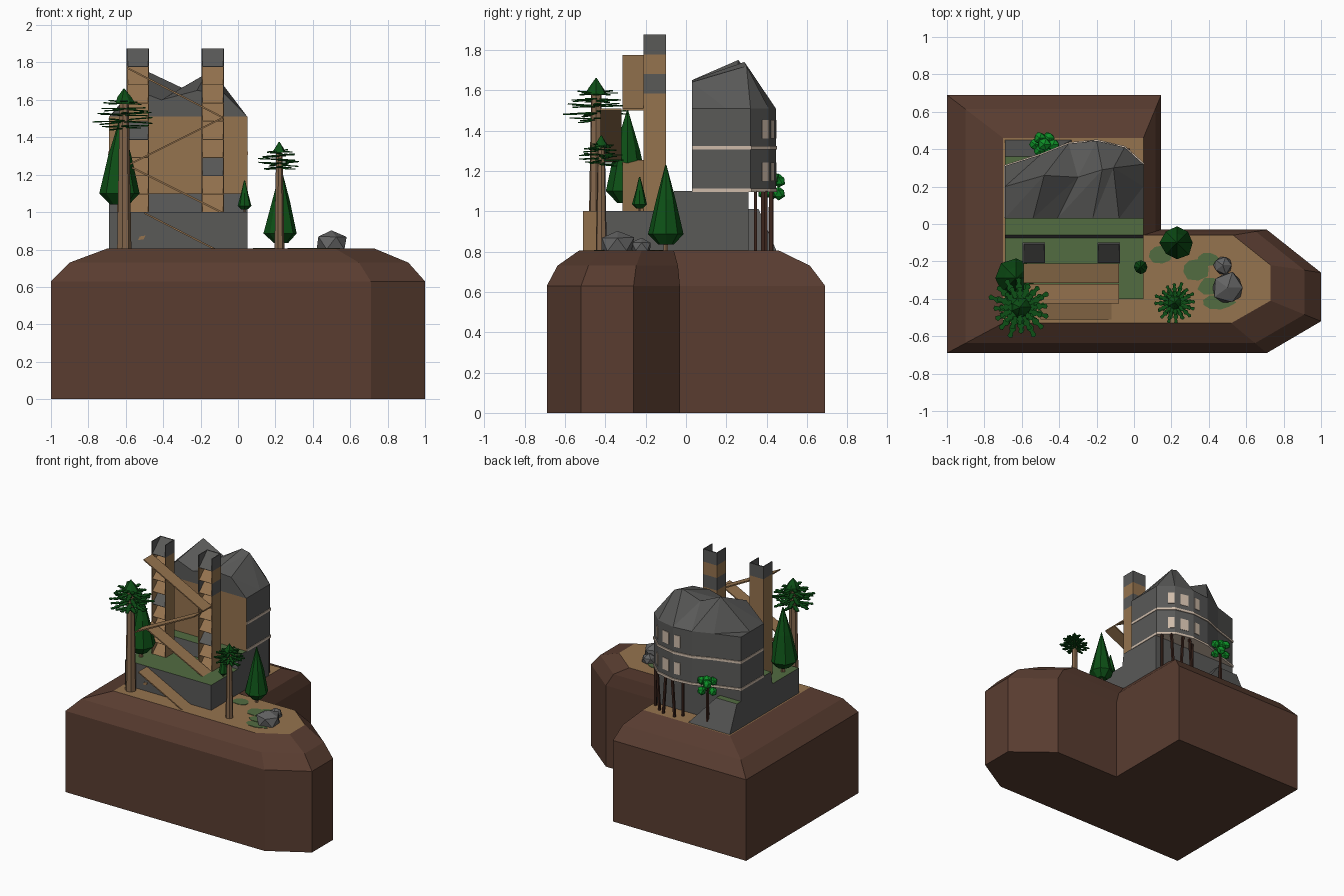
import bpy, bmesh, math, random
from mathutils import Vector, Matrix

random.seed(4)
if "Cube" in bpy.data.objects:
    bpy.data.objects.remove(bpy.data.objects["Cube"])


def material(name, r, g, b):
    m = bpy.data.materials.new(name)
    m.use_nodes = True
    m.diffuse_color = (r, g, b, 1)
    m.node_tree.nodes["Principled BSDF"].inputs["Base Color"].default_value = (r, g, b, 1)
    return m


DIRT = material("dirt brown", .1, .046, .03)
TAN = material("sandy tan", .3, .172, .077)
GREY = material("slate grey", .1, .1, .097)
GRASS = material("grass green", .085, .15, .053)
FIR = material("dark fir green", .004, .08, .008)
LEAF = material("bright leaf green", .004, .27, .02)
CREAM = material("pale cream", .62, .5, .4)
POST = material("dark timber", .045, .018, .012)
BARK = material("bark brown", .24, .14, .075)
ROCK = material("rock grey", .125, .125, .125)


class Part:
    """Collects lofted solids into one flat-shaded object."""
    def __init__(self, name, *mats):
        self.name, self.mats, self.bm = name, mats, bmesh.new()

    def loft(self, rings, m=0):
        rows = [[self.bm.verts.new(p) for p in r] for r in rings]
        faces = [self.bm.faces.new(rows[0]), self.bm.faces.new(rows[-1])]
        for a, b in zip(rows, rows[1:]):
            for i in range(len(a)):
                j = (i + 1) % len(a)
                faces.append(self.bm.faces.new((a[i], a[j], b[j], b[i])))
        for f in faces:
            f.material_index = m

    def box(self, x0, x1, y0, y1, z0, z1, m=0):
        self.loft([rect(x0, x1, y0, y1, z) for z in (z0, z1)], m)

    def cone(self, base, levels, sides, m=0, jitter=0):
        """Levels are (radius, height) pairs above the base."""
        rings = []
        for r, h in levels:
            rings.append([(base[0] + r * k * math.cos(a), base[1] + r * k * math.sin(a), base[2] + h)
                          for i in range(sides)
                          for a, k in [(i * math.tau / sides, 1 + random.uniform(-jitter, jitter))]])
        self.loft(rings, m)

    def blob(self, c, r, squash=1, m=0, jitter=.1):
        new = bmesh.ops.create_icosphere(self.bm, subdivisions=1, radius=r)["verts"]
        for v in new:
            v.co *= 1 + random.uniform(-jitter, jitter)
            v.co.z *= squash
            v.co += Vector(c)
            for f in v.link_faces:
                f.material_index = m

    def finish(self, rule=None):
        bmesh.ops.recalc_face_normals(self.bm, faces=self.bm.faces)
        if rule:
            for f in self.bm.faces:
                f.normal_update()
                f.material_index = rule(f)
        me = bpy.data.meshes.new(self.name)
        self.bm.to_mesh(me)
        self.bm.free()
        for m in self.mats:
            me.materials.append(m)
        ob = bpy.data.objects.new(self.name, me)
        bpy.context.collection.objects.link(ob)


def at(pts, z):
    return [(x, y, z) for x, y in pts]


def rect(x0, x1, y0, y1, z):
    return at([(x0, y0), (x1, y0), (x1, y1), (x0, y1)], z)


# Island with a two-step sloping shoulder
outer = [(-1, -.69), (.71, -.69), (1, -.52), (1, -.26), (.71, -.03), (.145, -.03), (.145, .69), (-1, .69)]
inner = [(-.7, -.53), (.52, -.53), (.73, -.41), (.73, -.22), (.53, -.06), (.05, -.06), (.05, .46), (-.7, .46)]
shoulder = [Vector(a).lerp(Vector(b), .33) for a, b in zip(outer, inner)]
island = Part("island", DIRT, TAN)
island.loft([at(outer, 0), at(outer, .63), at(shoulder, .73), at(inner, .805)])
island.finish(lambda f: int(f.normal.z > .99))

# Grass patches on the ground
patches = Part("grass_patches", GRASS)
for x, y, rx, ry in [(.14, -.16, .07, .05), (.33, -.24, .08, .06), (.4, -.19, .06, .04),
                     (.41, -.33, .07, .05), (.45, -.42, .09, .04)]:
    ring = [(x + rx * k * math.cos(i * math.tau / 9), y + ry * k * math.sin(i * math.tau / 9))
            for i in range(9) for k in [random.uniform(.8, 1.1)]]
    patches.loft([at(ring, .8), at(ring, .808 + x / 1000)])
patches.finish()

# Stone terraces with grass on top
terraces = Part("terraces", GREY, GRASS)
terraces.box(-.69, .05, -.4, -.07, .8, 1)
terraces.loft([rect(-.69, .05, -.075, .31, .8), rect(-.69, .05, -.075, .31, 1), rect(-.69, .05, -.06, .31, 1.1)])
terraces.loft([rect(-.69, -.33, .31, .45, .8), rect(-.69, -.51, .31, .36, 1.01)])
terraces.finish(lambda f: int(f.normal.z > .95))
plate = Part("wall_patch", TAN)
plate.loft([[(x, y, z) for x, z in ((-.535, .85), (-.505, .855), (-.495, .875), (-.525, .87))] for y in (-.405, -.395)])
plate.finish()

# House body with a curved back wall
back = [(.05, .32), (-.05, .41), (-.2, .445), (-.35, .43), (-.5, .37), (-.69, .31)]
plan = [(-.69, .03), (.05, .03)] + back
house = Part("house_body", GREY, TAN)
house.loft([at(plan, 1.1), at(plan, 1.51)])
house.finish(lambda f: int(f.normal.y < -.9))

# Craggy roof built as front, ridge and back rows
front_row = [(-.69, .03, 1.51), (-.54, .03, 1.65), (-.41, .03, 1.6), (-.22, .03, 1.65), (-.08, .03, 1.64), (.05, .03, 1.51)]
ridge_row = [(-.69, .2, 1.51), (-.48, .26, 1.75), (-.3, .25, 1.665), (-.17, .29, 1.74), (-.11, .3, 1.72), (.05, .2, 1.51)]
roof = Part("roof", GREY)
eave = [(p[0], .03, 1.51) for p in front_row]
rows = [[roof.bm.verts.new(p) for p in r] for r in (eave, front_row, ridge_row, at(back[::-1], 1.51))]
for a, b in zip(rows, rows[1:]):
    for i in range(5):
        roof.bm.faces.new((a[i], a[i + 1], b[i + 1]))
        roof.bm.faces.new((a[i], b[i + 1], b[i]))
bmesh.ops.remove_doubles(roof.bm, verts=roof.bm.verts, dist=.0005)
roof.finish()

# Pale string courses around the house
bands = Part("string_courses", CREAM)
wide = [(-.32 + (x + .32) * 1.012, .032 + (y - .03) * 1.012) for x, y in plan]
for z in (1.095, 1.305):
    bands.loft([at(wide, z), at(wide, z + .018)])
bands.finish()

# Back windows as thin plates
windows = Part("windows", CREAM)
for seg, t0, t1 in ((0, .62, .97), (1, .3, .72), (2, .08, .4)):
    a, b = Vector(back[seg]), Vector(back[seg + 1])
    d = (b - a).normalized()
    n = Vector((d.y, -d.x)) * .004
    p, q = a.lerp(b, t0), a.lerp(b, t1)
    quad = [p - n, q - n, q + n, p + n]
    for z in (1.15, 1.36):
        windows.loft([at(quad, z), at(quad, z + .092)])
windows.finish()

# Timber legs under the overhang
legs = Part("support_legs", POST)
for x, y, lean in ((.02, .345, 0), (-.05, .395, .02), (-.1, .42, -.02), (-.2, .425, .02), (-.24, .38, 0)):
    legs.loft([rect(x - .008 + s, x + .008 + s, y - .008, y + .008, z) for s, z in ((0, .8), (lean, 1.1))])
legs.finish()

# Stair shafts: open-fronted channels filled with sloping flights
step = .875 / 9
for name, x, grey_walls, grey_flights in (("right_shaft", -.595, (8,), (4, 8)),
                                          ("left_shaft", -.195, (6, 8), (2, 8))):
    shaft = Part(name, TAN, GREY)
    for k in range(9):
        z, m = 1 + k * step, int(k in grey_walls)
        for x0 in (x, x + .114):
            shaft.box(x0, x0 + .006, -.21, -.1, z, z + step, m)
        shaft.box(x + .006, x + .114, -.106, -.1, z, z + step, m)
        flight = [(-.208, z), (-.108, z + step), (-.108, z + step - .01), (-.208, z - .002)]
        shaft.loft([[(px, y, h) for y, h in flight] for px in (x + .006, x + .114)], int(k in grey_flights))
    shaft.finish()

# Ramps zigzagging between the shafts
ramps = Part("ramps", TAN)
for x0, z0, x1, z1, y in ((-.59, 1.775, -.08, 1.51, -.315), (-.08, 1.51, -.59, 1.255, -.425),
                          (-.59, 1.255, -.08, 1, -.315), (-.5, 1, -.12, .805, -.51)):
    ramps.loft([[(px, y, z - .01), (px, y + .105, z - .01), (px, y + .105, z), (px, y, z)]
                for px, z in ((x0, z0), (x1, z1))])
ramps.finish()

# Conical firs
for i, (x, y, z, r, h) in enumerate([(-.63, -.29, 1, .11, .5), (.23, -.1, .8, .088, .43), (.035, -.23, 1, .036, .17)]):
    fir = Part(f"fir_{i + 1}", FIR, BARK)
    fir.cone((x, y, z), [(r * .15, 0), (r * .15, h * .2)], 6, 1)
    fir.cone((x, y, z), [(r * .45, h * .08), (r, h * .2), (r * .55, h * .6), (.003, h)], 8, 0, .07)
    fir.finish()

# Tall pines with flat toothed branches
outline = [(0, .06), (.35, .07), (.45, .11), (.55, .05), (.7, .11), (.8, .05), (.95, .08), (1, 0)]
blade = outline + [(u, -v) for u, v in outline[-2::-1]]
for i, (x, y, top, r, trunk) in enumerate([(-.61, -.445, 1.66, .18, .04), (.22, -.42, 1.375, .122, .028)]):
    pine = Part(f"pine_{i + 1}", FIR, BARK)
    pine.cone((x, y, 0), [(trunk, .8), (trunk * .65, top - .06)], 7, 1)
    pine.cone((x, y, 0), [(r * .32, top - r * .45), (r * .2, top - r * .25), (.003, top)], 7, 0, .15)
    for level in range(5):
        z = top - r * (.42 + .18 * level)
        for k in range(8):
            size = r * (.62, .8, .95, 1, .75)[level] * random.uniform(.8, 1)
            place = (Matrix.Translation((x, y, z + random.uniform(-.006, .006)))
                     @ Matrix.Rotation(k * math.tau / 8 + level * 1.2, 4, 'Z')
                     @ Matrix.Rotation(random.uniform(-.1, .1), 4, 'Y'))
            pine.loft([[place @ Vector((u * size, v * r, h)) for u, v in blade] for h in (-.003, .003)])
    pine.finish()

# Leafy tree behind the house
leafy = Part("leafy_tree", LEAF, POST)
leafy.cone((-.48, .42, .8), [(.014, 0), (.01, .32)], 6, 1)
for k in range(6):
    a = k * math.tau / 6
    leafy.blob((-.48 + .048 * math.cos(a), .425 + .04 * math.sin(a), 1.12 + .03 * (-1) ** k), .034)
leafy.blob((-.48, .425, 1.165), .04)
leafy.finish()

# Boulders
rocks = Part("boulders", ROCK)
rocks.blob((.5, -.34, .835), .09, .8)
rocks.blob((.475, -.22, .825), .055, .8)
rocks.finish()
